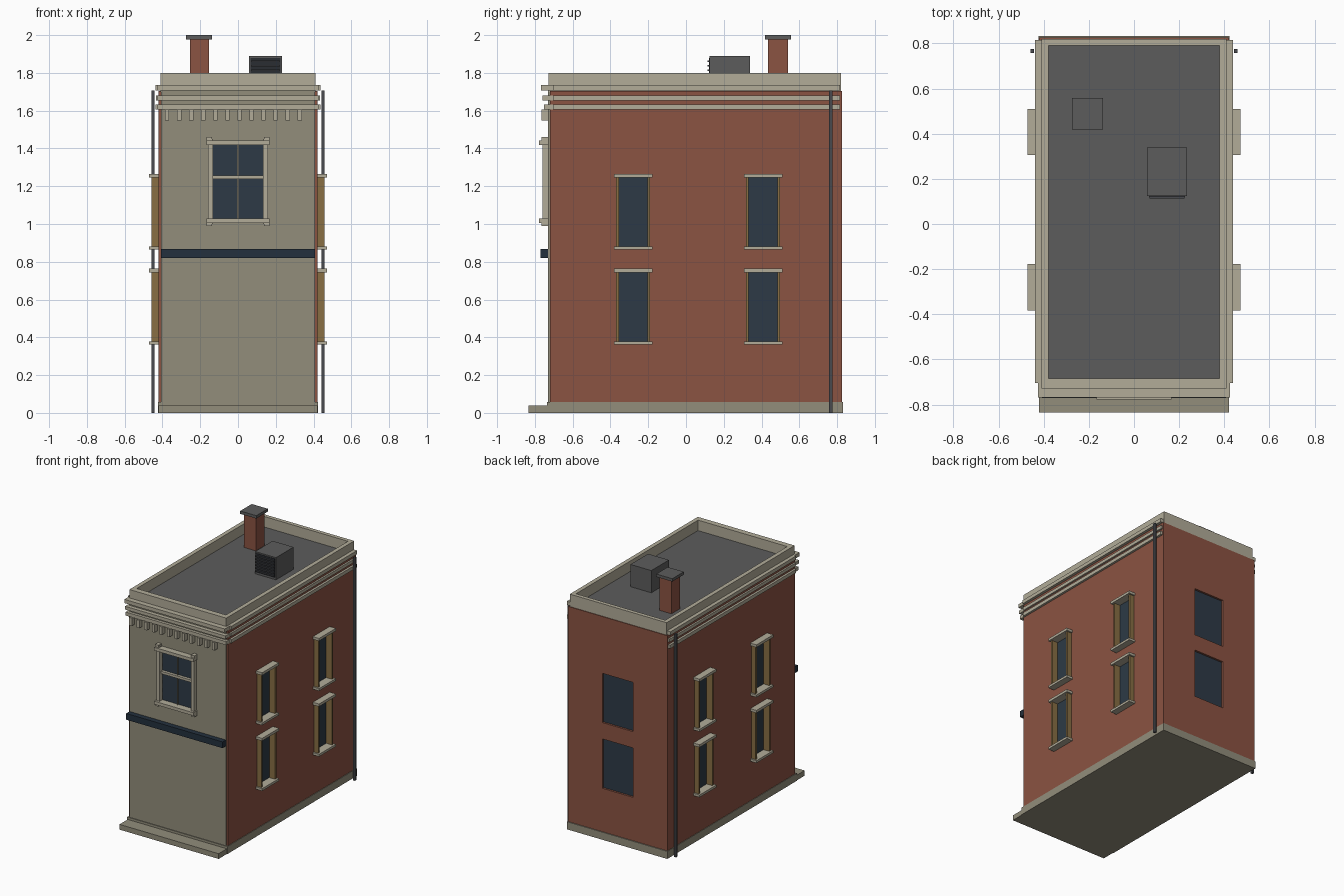
import bpy, bmesh

if "Cube" in bpy.data.objects:
    bpy.data.objects.remove(bpy.data.objects["Cube"])


def srgb(r, g, b):
    def lin(c):
        c /= 255
        return c / 12.92 if c <= 0.04045 else ((c + 0.055) / 1.055) ** 2.4
    return (lin(r), lin(g), lin(b), 1)


def material(name, *rgb):
    m = bpy.data.materials.new(name)
    m.diffuse_color = srgb(*rgb)
    m.use_nodes = True
    m.node_tree.nodes["Principled BSDF"].inputs["Base Color"].default_value = m.diffuse_color
    return m


BRICK = material("brick red", 139, 83, 66)
STONE = material("facade stone", 146, 141, 123)
TRIM = material("pale trim", 178, 172, 153)
GLASS = material("window glass", 45, 58, 70)
JAMB = material("ochre wood", 136, 110, 68)
ROOF = material("roof grey", 92, 92, 92)
PIPE = material("pipe grey", 72, 74, 78)
BAND = material("navy band", 35, 48, 61)
VENT = material("vent dark", 42, 45, 50)


def boxes(name, mat, *dims):
    """One object made of boxes given as (x0, x1, y0, y1, z0, z1)."""
    bm = bmesh.new()
    for x0, x1, y0, y1, z0, z1 in dims:
        lo, size = (min(x0, x1), y0, z0), (abs(x1 - x0), y1 - y0, z1 - z0)
        for v in bmesh.ops.create_cube(bm, size=1)["verts"]:
            for i in range(3):
                v.co[i] = lo[i] + (v.co[i] + 0.5) * size[i]
    me = bpy.data.meshes.new(name)
    bm.to_mesh(me)
    bm.free()
    me.materials.append(mat)
    ob = bpy.data.objects.new(name, me)
    bpy.context.collection.objects.link(ob)
    return ob


def cut(target, *dims):
    cutter = boxes(target.name + "_cutter", target.data.materials[0], *dims)
    cutter.hide_render = True
    cutter.hide_viewport = True
    mod = target.modifiers.new("openings", "BOOLEAN")
    mod.operation = "DIFFERENCE"
    mod.solver = "EXACT"
    mod.object = cutter


FLOORS = ((0.375, 0.748), (0.878, 1.25))   # sill and head of side windows
SIDE_Y = (-0.28, 0.408)

# Brick walls with recessed openings
walls = boxes("brick_walls", BRICK, (-0.42, 0.42, -0.72, 0.825, 0.02, 1.705))
side_holes = [(s * 0.40, s * 0.5, y - 0.088, y + 0.088, z0, z1)
              for s in (-1, 1) for y in SIDE_Y for z0, z1 in FLOORS]
back_holes = [(-0.13, 0.13, 0.805, 0.9, z0 + 0.015, z1 + 0.02) for z0, z1 in FLOORS]
cut(walls, *side_holes, *back_holes)

# Back windows
for i, (z0, z1) in enumerate(FLOORS):
    boxes(f"back_window_{i}", GLASS, (-0.13, 0.13, 0.80, 0.81, z0 + 0.015, z1 + 0.02))

# Side windows: glass, jambs, lintel and sill
for s, side in ((-1, "left"), (1, "right")):
    for i, y in enumerate(SIDE_Y):
        for j, (z0, z1) in enumerate(FLOORS):
            tag = f"{side}_window_{i}{j}"
            boxes(tag + "_glass", GLASS, (s * 0.395, s * 0.408, y - 0.088, y + 0.088, z0, z1))
            boxes(tag + "_jambs", JAMB, *[
                (s * 0.40, s * 0.457, y + a, y + a + 0.014, z0, z1) for a in (-0.09, 0.076)])
            boxes(tag + "_lintel_and_sill", TRIM,
                  (s * 0.405, s * 0.472, y - 0.102, y + 0.102, z1 - 0.004, z1 + 0.016),
                  (s * 0.405, s * 0.472, y - 0.102, y + 0.102, z0 - 0.014, z0 + 0.004))

# Stone front, plinth and step
facade = boxes("stone_facade", STONE, (-0.408, 0.408, -0.73, -0.71, 0.03, 1.71))
boxes("plinth", STONE, (-0.424, 0.424, -0.735, 0.832, 0, 0.058))
boxes("front_step", STONE, (-0.42, 0.42, -0.834, -0.73, 0, 0.04))
boxes("front_band", BAND, (-0.408, 0.408, -0.77, -0.725, 0.82, 0.868))

# Front window
cut(facade, (-0.132, 0.132, -0.80, -0.722, 1.02, 1.425))
boxes("front_window_glass", GLASS, (-0.132, 0.132, -0.723, -0.719, 1.02, 1.425))
boxes("front_window_frame", TRIM,
      *[(s * 0.132, s * 0.158, -0.76, -0.725, 1.0, 1.45) for s in (-1, 1)],
      *[(s * 0.138, s * 0.166, -0.765, -0.725, z, z + 0.03)
        for s in (-1, 1) for z in (0.99, 1.43)],
      (-0.166, 0.166, -0.778, -0.725, 1.418, 1.442),
      (-0.166, 0.166, -0.778, -0.725, 1.006, 1.03))
boxes("front_window_rail", TRIM, (-0.132, 0.132, -0.745, -0.72, 1.237, 1.256))
boxes("front_window_mullion", STONE, (-0.004, 0.004, -0.735, -0.72, 1.03, 1.418))

# Three stepped cornice strips along the front and both sides
for i, (z0, z1, x, y) in enumerate(((1.708, 1.736, 0.438, -0.768),
                                    (1.655, 1.68, 0.433, -0.76),
                                    (1.606, 1.633, 0.437, -0.752))):
    boxes(f"cornice_{i}", TRIM, (-0.425, 0.425, y, -0.705, z0, z1),
          *[(s * 0.405, s * x, -0.705, 0.815, z0, z1) for s in (-1, 1)])

# Dentils under the cornice
boxes("dentils", TRIM, *[
    (-0.386 + i * 0.0638, -0.364 + i * 0.0638, -0.765, -0.725, 1.547, 1.607)
    for i in range(12)])

# Parapet ring and roof deck
boxes("parapet", TRIM,
      *[(s * 0.378, s * 0.41, -0.728, 0.82, 1.70, 1.80) for s in (-1, 1)],
      (-0.378, 0.378, -0.728, -0.685, 1.70, 1.80),
      (-0.378, 0.378, 0.79, 0.82, 1.70, 1.80))
boxes("roof_deck", ROOF, (-0.379, 0.379, -0.686, 0.791, 1.69, 1.72))

# Chimney
boxes("chimney", BRICK, (-0.255, -0.154, 0.435, 0.54, 1.71, 1.98))
boxes("chimney_cap", ROOF, (-0.274, -0.138, 0.418, 0.557, 1.978, 2.0))

# Roof ventilation unit with slatted front
boxes("vent_unit", ROOF, (0.057, 0.234, 0.125, 0.338, 1.71, 1.89))
boxes("vent_grille", VENT, (0.066, 0.225, 0.121, 0.128, 1.735, 1.88))
boxes("vent_slats", PIPE, *[
    (0.068, 0.223, 0.113, 0.123, 1.742 + i * 0.023, 1.75 + i * 0.023) for i in range(6)])

# Drainpipes
boxes("drainpipes", PIPE, *[
    (s * 0.443, s * 0.459, 0.757, 0.776, 0.0, 1.707) for s in (-1, 1)])
